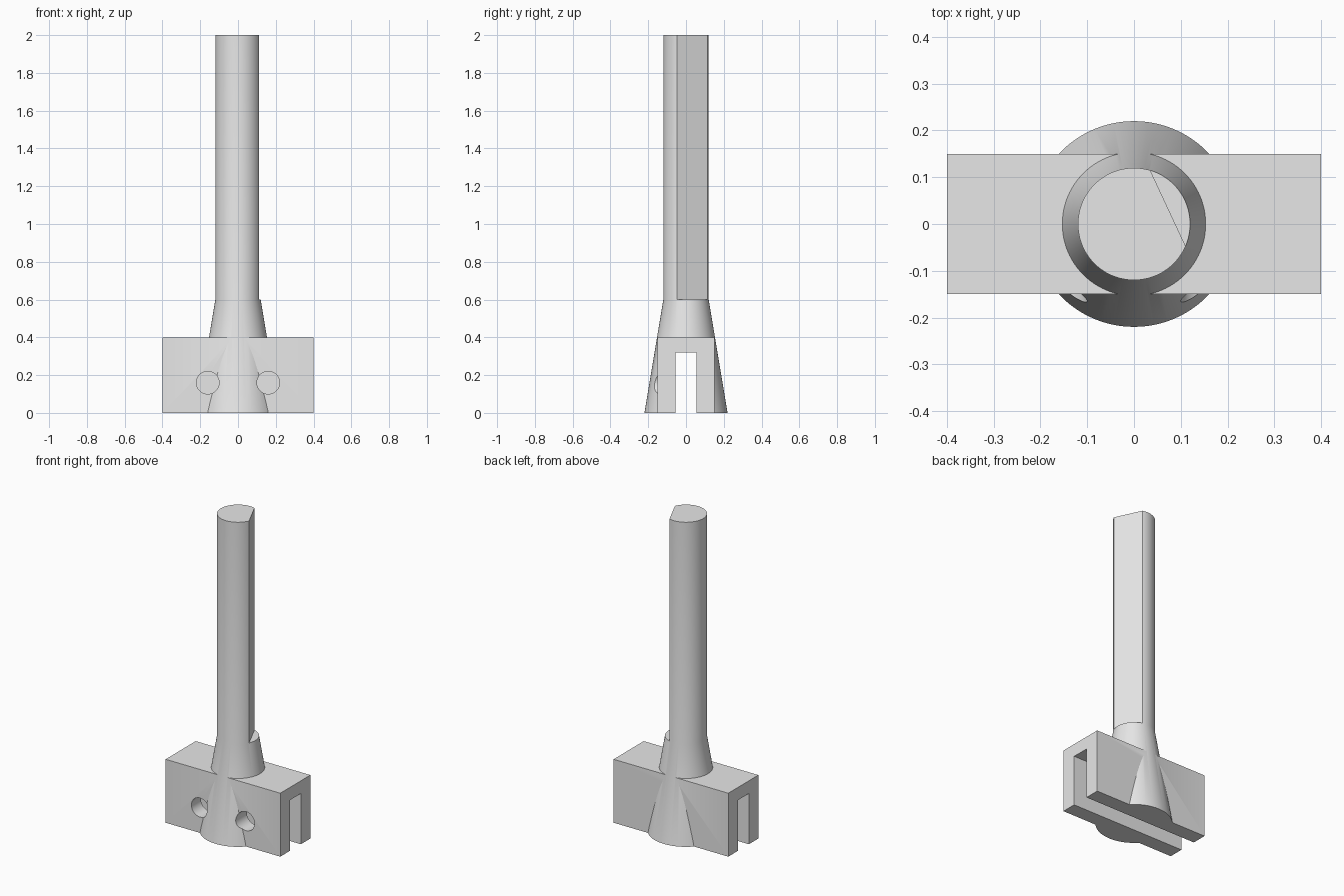
import bpy, bmesh, math
from mathutils import Matrix, Vector

cube = bpy.data.objects.get("Cube")
if cube:
    bpy.data.objects.remove(cube, do_unlink=True)

grey = bpy.data.materials.new("light_grey")
grey.use_nodes = True
colour = (0.8, 0.8, 0.8, 1)
grey.diffuse_color = colour
grey.node_tree.nodes["Principled BSDF"].inputs["Base Color"].default_value = colour


def make_object(name, bm):
    mesh = bpy.data.meshes.new(name)
    bmesh.ops.recalc_face_normals(bm, faces=bm.faces)
    bm.to_mesh(mesh)
    bm.free()
    mesh.materials.append(grey)
    obj = bpy.data.objects.new(name, mesh)
    bpy.context.collection.objects.link(obj)
    return obj


def box(name, size, centre, turn=0):
    bm = bmesh.new()
    bmesh.ops.create_cube(bm, size=1)
    place = Matrix.Rotation(turn, 4, "Z") @ Matrix.Translation(centre)
    bm.transform(place @ Matrix.Diagonal(Vector((*size, 1))))
    return make_object(name, bm)


def lathe(name, profile, sides):
    """Closed round solid from (radius, height) pairs."""
    bm = bmesh.new()
    rings = []
    for r, z in profile:
        angles = [2 * math.pi * i / sides for i in range(sides)]
        rings.append([bm.verts.new((r * math.cos(a), r * math.sin(a), z)) for a in angles])
    for low, high in zip(rings, rings[1:]):
        for i in range(sides):
            j = (i + 1) % sides
            bm.faces.new((low[i], low[j], high[j], high[i]))
    bm.faces.new(rings[0][::-1])
    bm.faces.new(rings[-1])
    return make_object(name, bm)


def combine(target, tool, operation):
    tool.hide_render = True
    mod = target.modifiers.new(operation.lower(), "BOOLEAN")
    mod.operation = operation
    mod.solver = "EXACT"
    mod.object = tool
    bpy.context.view_layer.objects.active = target
    bpy.ops.object.modifier_apply(modifier=mod.name)
    bpy.data.objects.remove(tool, do_unlink=True)


# Round shaft on a tapered foot
body = lathe("shaft_and_clamp", [(0.22, 0), (0.12, 0.6), (0.12, 2)], 96)

# Flat along the shaft, facing right and slightly back
combine(body, box("shaft_flat_cutter", (0.2, 0.6, 1.6), (0.18, 0, 1.4),
                  math.radians(25)), "DIFFERENCE")

# Clamp block with a slot along its underside
combine(body, box("clamp_block", (0.8, 0.3, 0.4), (0, 0, 0.2)), "UNION")
combine(body, box("slot_cutter", (1, 0.11, 0.42), (0, 0, 0.11)), "DIFFERENCE")

# Two screw holes through the front wall, ending in the slot
for x in (-0.16, 0.16):
    hole = lathe("screw_hole_cutter", [(0.06, 0), (0.06, 0.4)], 48)
    hole.data.transform(Matrix.Translation((x, 0, 0.16)) @ Matrix.Rotation(math.pi / 2, 4, "X"))
    combine(body, hole, "DIFFERENCE")

bpy.ops.object.select_all(action="DESELECT")
body.select_set(True)
bpy.context.view_layer.objects.active = body
bpy.ops.object.shade_smooth_by_angle(angle=math.radians(20))
